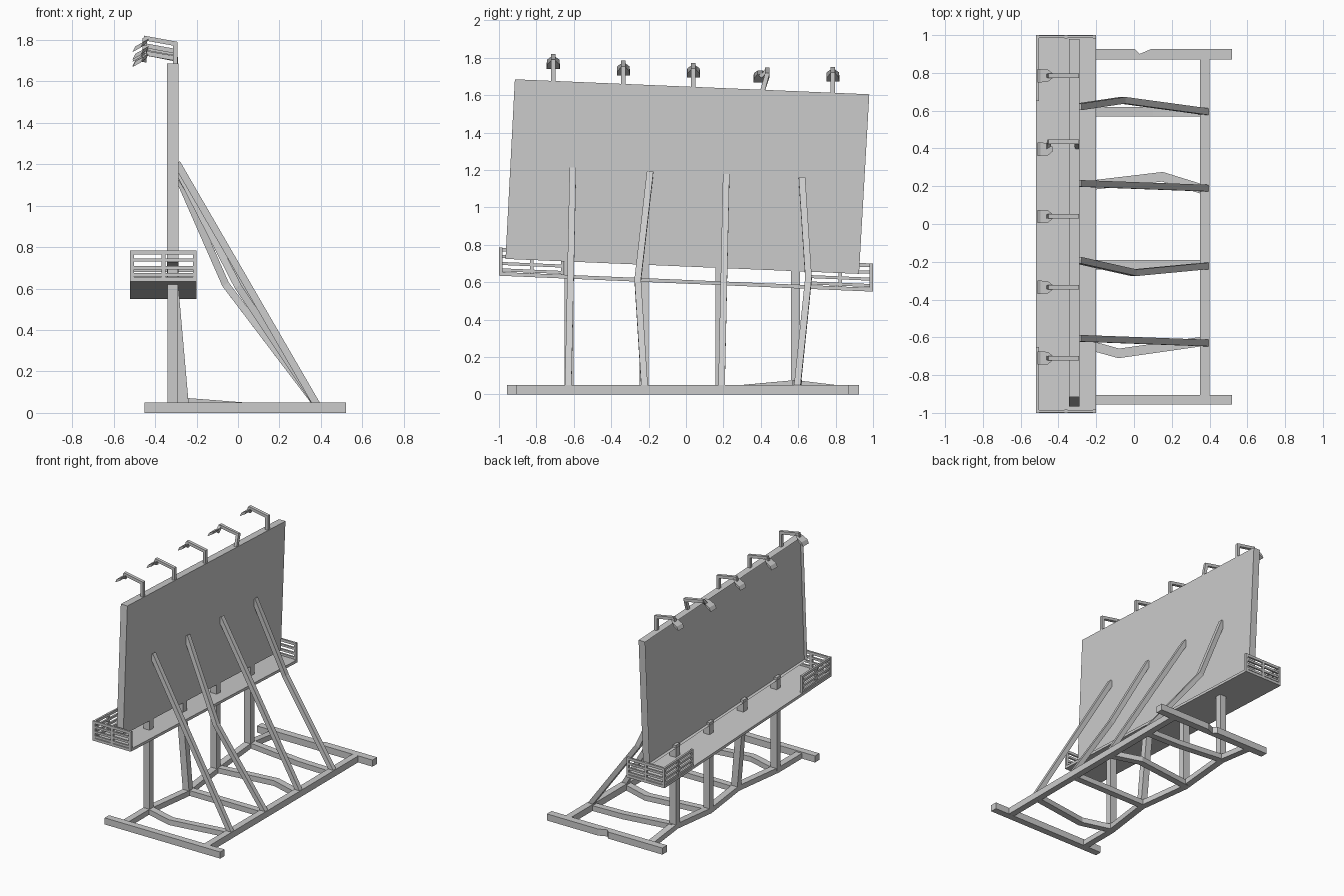
import bpy, bmesh
from mathutils import Vector

if "Cube" in bpy.data.objects:
    bpy.data.objects.remove(bpy.data.objects["Cube"])

def finish(name, bm):
    bmesh.ops.recalc_face_normals(bm, faces=bm.faces)
    me = bpy.data.meshes.new(name)
    bm.to_mesh(me)
    bm.free()
    ob = bpy.data.objects.new(name, me)
    bpy.context.collection.objects.link(ob)
    return ob

def sweep(bm, path, w, h, ref=(0, 1, 0)):
    """Mitred rectangular bar: w is measured along ref, h across it."""
    pts = [Vector(p) for p in path]
    ref = Vector(ref)
    rings = []
    for i, p in enumerate(pts):
        a = (p - pts[i - 1]).normalized() if i else None
        b = (pts[i + 1] - p).normalized() if i < len(pts) - 1 else None
        a, b = a or b, b or a
        t = (a + b).normalized()
        side = (ref - t * ref.dot(t)).normalized()
        up = t.cross(side) / max(0.5, t.dot(a))
        rings.append([bm.verts.new(p + side * u * w / 2 + up * v * h / 2)
                      for u, v in ((-1, -1), (1, -1), (1, 1), (-1, 1))])
    for r, s in zip(rings, rings[1:]):
        for k in range(4):
            bm.faces.new((r[k], r[(k + 1) % 4], s[(k + 1) % 4], s[k]))
    bm.faces.new(rings[0])
    bm.faces.new(rings[-1])

def bar(name, path, w, h, ref=(0, 1, 0)):
    bm = bmesh.new()
    sweep(bm, path, w, h, ref)
    return finish(name, bm)

def prism(name, outline, offset):
    bm = bmesh.new()
    f = bm.faces.new([bm.verts.new(p) for p in outline])
    r = bmesh.ops.extrude_face_region(bm, geom=[f])
    bmesh.ops.translate(bm, vec=offset, verts=[v for v in r['geom'] if isinstance(v, bmesh.types.BMVert)])
    return finish(name, bm)

Z = (0, 0, 1)

# ground frame: end beams (one notched), back rail, bent front rail
bar("end_beam_near", [(-.45, -.93, .025), (.52, -.93, .025)], .052, .05)
notched = [(-.45, .87), (.52, .87), (.52, .926), (.09, .926), (.03, .90), (.005, .926), (-.45, .926)]
prism("end_beam_far", [(x, y, 0) for x, y in notched], (0, 0, .05))
bar("back_rail", [(.375, -.91, .025), (.375, .88, .025)], .049, .049, Z)
bar("front_rail", [(-.315, -.92, .02), (-.315, -.63, .02), (-.262, -.23, .02),
                   (-.315, .18, .02), (-.315, .585, .057), (-.315, .89, .02)], .04, .05, Z)

# cross ties
ties = [[(-.315, -.62, .02), (-.08, -.685, .02), (.36, -.622, .02)],
        [(-.262, -.215, .02), (.36, -.215, .02)],
        [(-.315, .195, .02), (.15, .25, .02), (.36, .185, .02)],
        [(-.315, .595, .057), (.1, .595, .025), (.36, .595, .02)]]
for i, p in enumerate(ties):
    bar(f"cross_tie_{i + 1}", p, .04, .05, Z)

# upright posts up to the panel
def deck_z(y):
    return .655 - .0425 * (y + 1)

for i, (y, xb, zb) in enumerate([(-.625, -.315, .02), (-.225, -.262, .02), (.18, -.315, .02), (.585, -.315, .05)]):
    bar(f"post_{i + 1}", [(xb, y, zb), (-.315, y, deck_z(y)), (-.315, y, deck_z(y) + .09)], .047, .052)

# rear braces, two of them bent
braces = [[(-.295, -.605, 1.205), (.38, -.63, .04)],
          [(-.295, -.192, 1.185), (.0, -.258, .61), (.38, -.222, .04)],
          [(-.295, .215, 1.17), (.38, .19, .04)],
          [(-.295, .62, 1.155), (-.06, .655, .62), (.38, .595, .04)]]
for i, p in enumerate(braces):
    bar(f"brace_{i + 1}", p, .035, .035)

# display panel with recessed face toward -x
corners = [(-.965, .725), (.925, .645), (.98, 1.605), (-.915, 1.685)]
bm = bmesh.new()
front = bm.faces.new([bm.verts.new((-.343, y, z)) for y, z in corners])
back = [bm.verts.new((-.288, y, z)) for y, z in corners]
bm.faces.new(back)
fv = list(front.verts)
for k in range(4):
    bm.faces.new((fv[k], fv[(k + 1) % 4], back[(k + 1) % 4], back[k]))
bmesh.ops.inset_region(bm, faces=[front], thickness=.055)
inner = bmesh.ops.extrude_face_region(bm, geom=[front])['geom']
bmesh.ops.translate(bm, vec=(.025, 0, 0), verts=[v for v in inner if isinstance(v, bmesh.types.BMVert)])
if front.is_valid:
    bmesh.ops.delete(bm, geom=[front], context='FACES_ONLY')
finish("display_panel", bm)

# sloping walkway
prism("walkway", [(-.52, -1, deck_z(-1)), (-.52, 1, deck_z(1)),
                  (-.52, 1, deck_z(1) - .02), (-.52, -1, deck_z(-1) - .02)], (.32, 0, 0))

# corner guard rails at both walkway ends
for s, label in ((-1, "near"), (1, "far")):
    bm = bmesh.new()
    ye, yi = s * .991, s * .66
    for h in (.012, .046, .083, .12):
        t = .02 if h > .1 else .016
        sweep(bm, [(-.511, yi, deck_z(yi) + h), (-.511, ye, deck_z(ye) + h)], t, .014, Z)
        sweep(bm, [(-.52, ye, deck_z(ye) + h), (-.20, ye, deck_z(ye) + h)], t, .014, Z)
    for x, y in ((-.511, yi), (-.511, s * .825), (-.511, ye), (-.36, ye), (-.209, ye)):
        sweep(bm, [(x, y, deck_z(y) - .01), (x, y, deck_z(y) + .13)], .018, .018)
    finish(f"guard_rail_{label}", bm)

# lamps along the top edge: stem, arm and flared head
def lamp(i, y, lean=0.0, drop=0.0):
    top = 1.685 - .0422 * (y + .915)
    y2 = y + lean
    bm = bmesh.new()
    sweep(bm, [(-.302, y, top - .02), (-.302, y2, top + .105 - drop), (-.455, y2, top + .133 - drop)], .024, .022)
    finish(f"lamp_arm_{i}", bm)
    bm = bmesh.new()
    z, yh = top - drop, y2 - lean * 1.3
    sweep(bm, [(-.45, y2, z + .132), (-.452, yh, z + .095)], .02, .022)
    rings = []
    for x, zz, w, t in ((-.437, .118, .013, .010), (-.463, .100, .033, .014), (-.503, .078, .035, .014)):
        rings.append([bm.verts.new((x + a * t * .5, yh + b * w, z + zz + a * t))
                      for a, b in ((-1, -1), (-1, 1), (1, 1), (1, -1))])
    for r, q in zip(rings, rings[1:]):
        for k in range(4):
            bm.faces.new((r[k], r[(k + 1) % 4], q[(k + 1) % 4], q[k]))
    bm.faces.new(rings[0])
    bm.faces.new(rings[-1])
    finish(f"lamp_head_{i}", bm)

for i, (y, lean, drop) in enumerate([(-.71, 0, 0), (-.335, 0, .02), (.04, 0, .015), (.405, .03, .025), (.785, 0, .005)]):
    lamp(i + 1, y, lean, drop)
